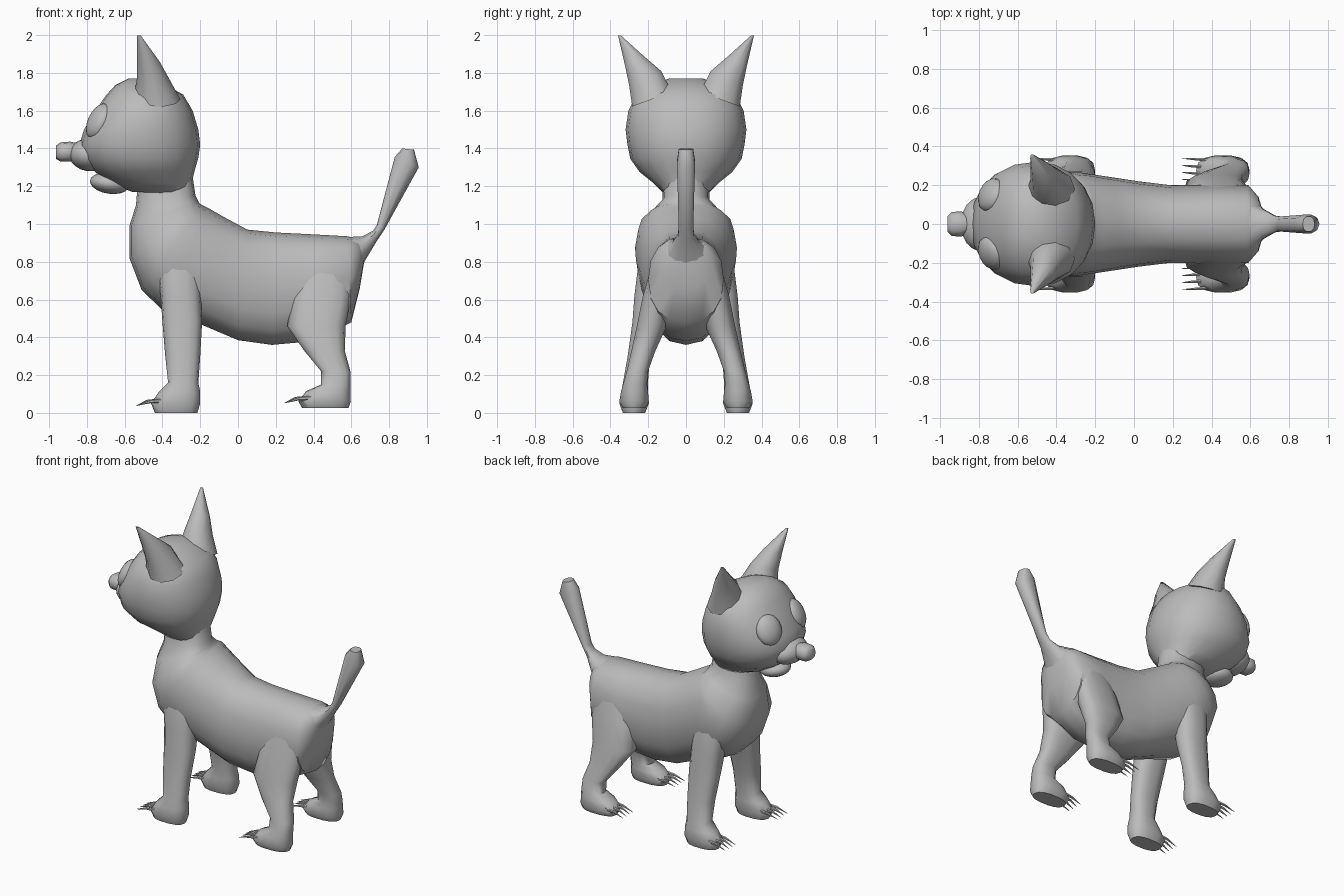
import bpy, bmesh, math
from mathutils import Vector, Euler

fur = bpy.data.materials.new("plain grey")
fur.diffuse_color = (0.5, 0.5, 0.5, 1)


def finish(name, bm, angle=50):
    bmesh.ops.recalc_face_normals(bm, faces=bm.faces)
    me = bpy.data.meshes.new(name)
    bm.to_mesh(me)
    bm.free()
    ob = bpy.data.objects.new(name, me)
    bpy.context.collection.objects.link(ob)
    me.materials.append(fur)
    bpy.ops.object.select_all(action='DESELECT')
    ob.select_set(True)
    bpy.context.view_layer.objects.active = ob
    bpy.ops.object.shade_smooth_by_angle(angle=math.radians(angle))
    return ob


def loft(bm, rings, n=16, p=2.3):
    """Skin rings given as (centre, half axis u, half axis v), capped at both ends."""
    def pw(t):
        return math.copysign(abs(t) ** (2 / p), t)
    rows = []
    for c, u, v in rings:
        c, u, v = Vector(c), Vector(u), Vector(v)
        rows.append([bm.verts.new(c + u * pw(math.cos(2 * math.pi * i / n))
                                  + v * pw(math.sin(2 * math.pi * i / n)))
                     for i in range(n)])
    for a, b in zip(rows, rows[1:]):
        for i in range(n):
            j = (i + 1) % n
            bm.faces.new((a[i], a[j], b[j], b[i]))
    bm.faces.new(rows[0])
    bm.faces.new(rows[-1])


def spine(name, stations, n=16, p=2.3):
    """Loft symmetric rings from two side-view points and a half width."""
    rings = []
    for ax, az, bx, bz, w in stations:
        rings.append((((ax + bx) / 2, 0, (az + bz) / 2),
                      ((ax - bx) / 2, 0, (az - bz) / 2), (0, w, 0)))
    bm = bmesh.new()
    loft(bm, rings, n, p)
    return finish(name, bm)


def ball(name, loc, radii, rot=(0, 0, 0), seg=16):
    bm = bmesh.new()
    bmesh.ops.create_uvsphere(bm, u_segments=seg, v_segments=seg // 2 + 2, radius=1)
    e = Euler(rot).to_matrix()
    for v in bm.verts:
        v.co = e @ Vector([a * r for a, r in zip(v.co, radii)]) + Vector(loc)
    return finish(name, bm)


# Body, from rump to neck
spine("body", [
    (0.665, 0.87, 0.668, 0.80, 0.06),
    (0.64, 0.92, 0.645, 0.66, 0.14),
    (0.58, 0.935, 0.60, 0.48, 0.20),
    (0.40, 0.945, 0.40, 0.38, 0.20),
    (0.20, 0.955, 0.18, 0.36, 0.20),
    (0.05, 0.97, 0.00, 0.385, 0.22),
    (-0.08, 1.04, -0.20, 0.47, 0.245),
    (-0.15, 1.08, -0.40, 0.545, 0.265),
    (-0.19, 1.10, -0.51, 0.65, 0.27),
    (-0.205, 1.11, -0.575, 0.82, 0.25),
    (-0.21, 1.12, -0.575, 0.99, 0.18),
    (-0.225, 1.15, -0.54, 1.10, 0.125),
    (-0.24, 1.25, -0.53, 1.22, 0.12)])

# Tail
spine("tail", [
    (0.56, 0.93, 0.62, 0.70, 0.16),
    (0.66, 0.935, 0.675, 0.81, 0.08),
    (0.715, 0.965, 0.735, 0.91, 0.045),
    (0.735, 0.995, 0.775, 0.97, 0.04),
    (0.83, 1.355, 0.957, 1.30, 0.05),
    (0.87, 1.40, 0.932, 1.393, 0.04)], n=10)

# Head, from neck to crown
spine("head", [
    (-0.25, 1.16, -0.56, 1.17, 0.12),
    (-0.245, 1.22, -0.66, 1.21, 0.17),
    (-0.23, 1.28, -0.75, 1.27, 0.245),
    (-0.21, 1.35, -0.82, 1.34, 0.295),
    (-0.20, 1.42, -0.84, 1.42, 0.31),
    (-0.21, 1.50, -0.815, 1.50, 0.32),
    (-0.24, 1.60, -0.755, 1.60, 0.305),
    (-0.29, 1.685, -0.70, 1.68, 0.265),
    (-0.38, 1.735, -0.65, 1.735, 0.18),
    (-0.45, 1.77, -0.58, 1.77, 0.09)], n=20, p=2.2)

# Face
ball("muzzle", (-0.79, 0, 1.365), (0.105, 0.14, 0.085), (0, 0.15, 0))
ball("lower_jaw", (-0.68, 0, 1.215), (0.105, 0.10, 0.055), (0, 0.15, 0))
spine("nose", [
    (-0.86, 1.43, -0.86, 1.34, 0.045),
    (-0.89, 1.436, -0.89, 1.33, 0.065),
    (-0.94, 1.432, -0.94, 1.33, 0.062),
    (-0.963, 1.415, -0.963, 1.345, 0.04)], n=12)

# Leg sections: x min, x max, y inner, y outer, z
FRONT = [(-0.43, -0.22, 0.08, 0.21, 0.95), (-0.43, -0.20, 0.08, 0.255, 0.78),
         (-0.41, -0.195, 0.10, 0.275, 0.62), (-0.40, -0.19, 0.14, 0.285, 0.48),
         (-0.385, -0.20, 0.19, 0.31, 0.30), (-0.37, -0.21, 0.20, 0.335, 0.16),
         (-0.42, -0.20, 0.20, 0.345, 0.11), (-0.46, -0.20, 0.195, 0.355, 0.05),
         (-0.44, -0.215, 0.215, 0.335, 0.0)]
REAR = [(0.36, 0.60, 0.06, 0.17, 0.82), (0.29, 0.60, 0.07, 0.23, 0.62),
        (0.26, 0.57, 0.10, 0.262, 0.46), (0.35, 0.565, 0.16, 0.29, 0.33),
        (0.44, 0.595, 0.20, 0.315, 0.22), (0.44, 0.595, 0.205, 0.335, 0.15),
        (0.36, 0.595, 0.20, 0.345, 0.115), (0.32, 0.597, 0.195, 0.355, 0.06),
        (0.34, 0.585, 0.215, 0.335, 0.025)]

for s, side in ((1, "left"), (-1, "right")):
    # Eyes
    ball("eye_" + side, (-0.738, s * 0.15, 1.545), (0.05, 0.09, 0.10),
         (0, 0.45, -0.4 * s))

    # Ears
    bm = bmesh.new()
    loft(bm, [((-0.43, s * 0.18, 1.66), (0.125, 0, 0), (0, s * 0.11, -0.04)),
              ((-0.45, s * 0.215, 1.77), (0.085, 0, 0), (0, s * 0.09, -0.04)),
              ((-0.475, s * 0.27, 1.86), (0.06, 0, 0), (0, s * 0.055, -0.025)),
              ((-0.525, s * 0.352, 1.998), (0.01, 0, 0), (0, s * 0.008, 0))], 10, 2)
    finish("ear_" + side, bm)

    # Legs with paws, and four claws on each paw
    for part, secs, toe, zc in (("front", FRONT, -0.44, 0.065), ("rear", REAR, 0.345, 0.08)):
        bm = bmesh.new()
        loft(bm, [(((a + b) / 2, s * (c + d) / 2, z), ((b - a) / 2, 0, 0),
                   (0, (d - c) / 2, 0)) for a, b, c, d, z in secs], 14, 2.5)
        finish(part + "_leg_" + side, bm)

        bm = bmesh.new()
        for k in range(4):
            y = 0.222 + 0.036 * k
            back = 0.02 if k in (0, 3) else 0
            loft(bm, [((toe + back + 0.03, s * y, zc), (0, 0, 0.012), (0, 0.01, 0)),
                      ((toe + back - 0.045, s * (y + 0.004), zc - 0.005), (0, 0, 0.009), (0, 0.007, 0)),
                      ((toe - 0.1, s * (y + 0.008), zc - 0.028), (0, 0, 0.001), (0, 0.001, 0))], 6, 2)
        finish(part + "_claws_" + side, bm)
